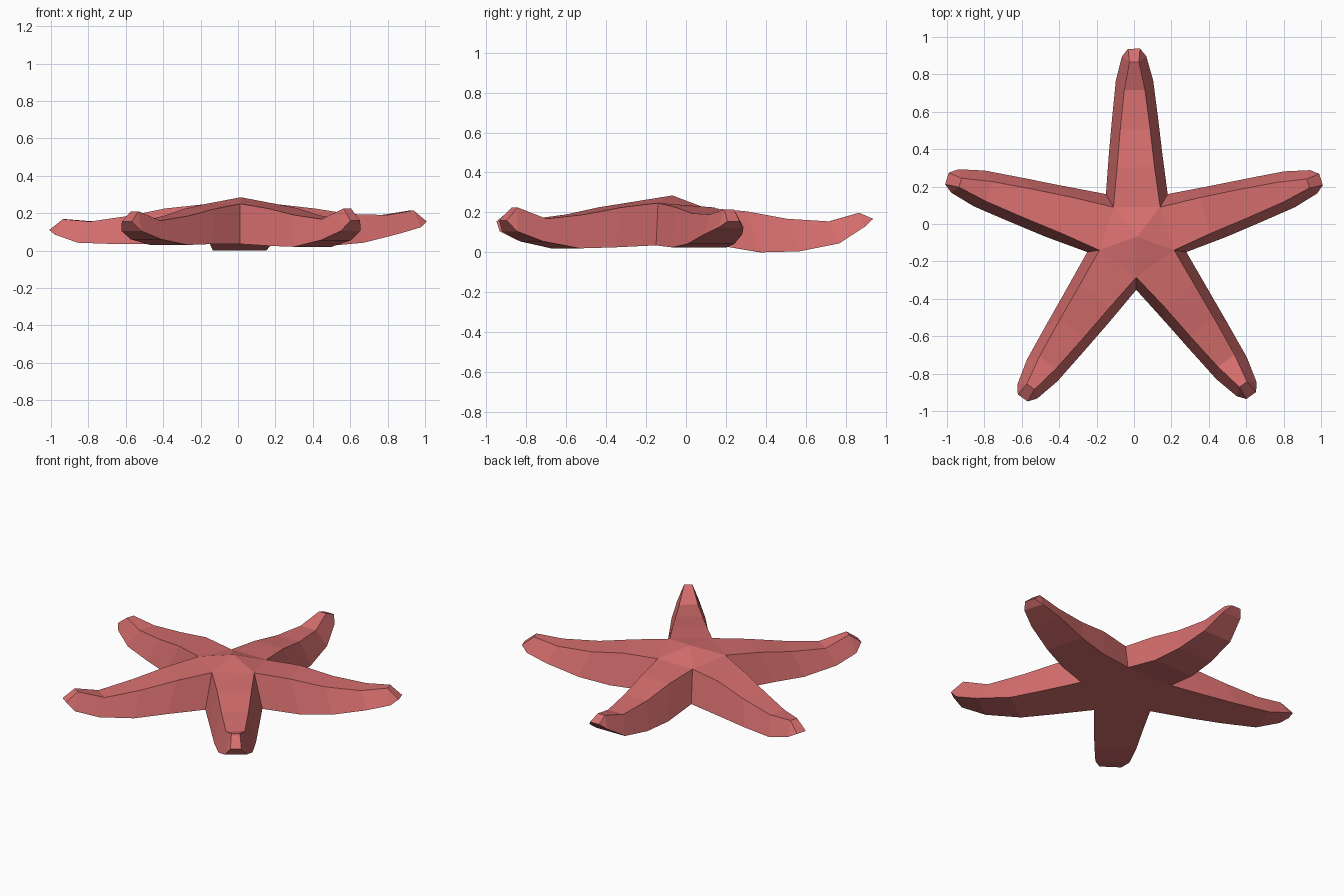
import bpy, bmesh
from mathutils import Vector

if "Cube" in bpy.data.objects:
    bpy.data.objects.remove(bpy.data.objects["Cube"])

red = bpy.data.materials.new("coral red")
red.diffuse_color = (0.67, 0.155, 0.155, 1)
red.use_nodes = True
red.node_tree.nodes["Principled BSDF"].inputs["Base Color"].default_value = red.diffuse_color

CENTRE = Vector((0.015, -0.068))

# Notches between the arms, counter-clockwise: upper xy, upper z, lower xy
NOTCHES = [((0.14, 0.09), 0.225, (0.18, 0.16)),
           ((-0.11, 0.09), 0.225, (-0.15, 0.16)),
           ((-0.185, -0.14), 0.247, (-0.25, -0.15)),
           ((0.012, -0.285), 0.25, (0.012, -0.352)),
           ((0.215, -0.14), 0.247, (0.28, -0.15))]

# Arms, each between notch i and i+1: tip, upper heights, lower heights, tip height
ARMS = [((0.0, 0.937), (0.205, 0.168, 0.155, 0.198), (0.0, 0.005, 0.045, 0.13), 0.168),
        ((-1.0, 0.243), (0.225, 0.185, 0.155, 0.168), (0.035, 0.035, 0.042, 0.085), 0.11),
        ((-0.595, -0.93), (0.222, 0.185, 0.16, 0.21), (0.035, 0.03, 0.06, 0.105), 0.155),
        ((0.627, -0.917), (0.225, 0.19, 0.168, 0.225), (0.025, 0.02, 0.055, 0.105), 0.16),
        ((1.0, 0.238), (0.225, 0.195, 0.19, 0.215), (0.025, 0.042, 0.09, 0.125), 0.155)]

# Stations along an arm: (fraction of its length, half width)
UPPER = [(0.37, 0.10), (0.57, 0.08), (0.78, 0.055), (0.93, 0.025)]
LOWER = [(0.44, 0.143), (0.63, 0.123), (0.83, 0.10), (0.96, 0.065)]
TIP_HALF = 0.032

bm = bmesh.new()
top = bm.verts.new((*CENTRE, 0.285))
under = bm.verts.new((*CENTRE, 0.035))
notch = [(bm.verts.new((*u, z)), bm.verts.new((*l, 0.035))) for u, z, l in NOTCHES]


def pair(axis, frac, half, z):
    """Right and left points across an arm."""
    side = Vector((axis.y, -axis.x)).normalized() * half
    mid = CENTRE + axis * frac
    return [bm.verts.new((*(mid + s * side), z)) for s in (1, -1)]


for i, (tip, zu, zl, zt) in enumerate(ARMS):
    axis = Vector(tip) - CENTRE
    (ru, rl), (lu, ll) = notch[i], notch[(i + 1) % 5]
    bm.faces.new((top, ru, lu))
    bm.faces.new((under, ll, rl))
    ring = [ru, lu, ll, rl]
    # upper, lower and side faces between stations
    for (fu, hu), (fl, hl), a, b in zip(UPPER, LOWER, zu, zl):
        ur, ul = pair(axis, fu, hu, a)
        lr, lle = pair(axis, fl, hl, b)
        new = [ur, ul, lle, lr]
        for k in range(4):
            j = (k + 1) % 4
            bm.faces.new((ring[k], new[k], new[j], ring[j]))
        ring = new
    # blunt upturned tip
    tr, tl = pair(axis, 1.0, TIP_HALF, zt)
    ur, ul, lle, lr = ring
    bm.faces.new((ur, tr, tl, ul))
    bm.faces.new((lr, lle, tl, tr))
    bm.faces.new((ur, lr, tr))
    bm.faces.new((ul, tl, lle))

bmesh.ops.recalc_face_normals(bm, faces=bm.faces)
mesh = bpy.data.meshes.new("starfish")
bm.to_mesh(mesh)
bm.free()
mesh.materials.append(red)
obj = bpy.data.objects.new("starfish", mesh)
bpy.context.collection.objects.link(obj)
